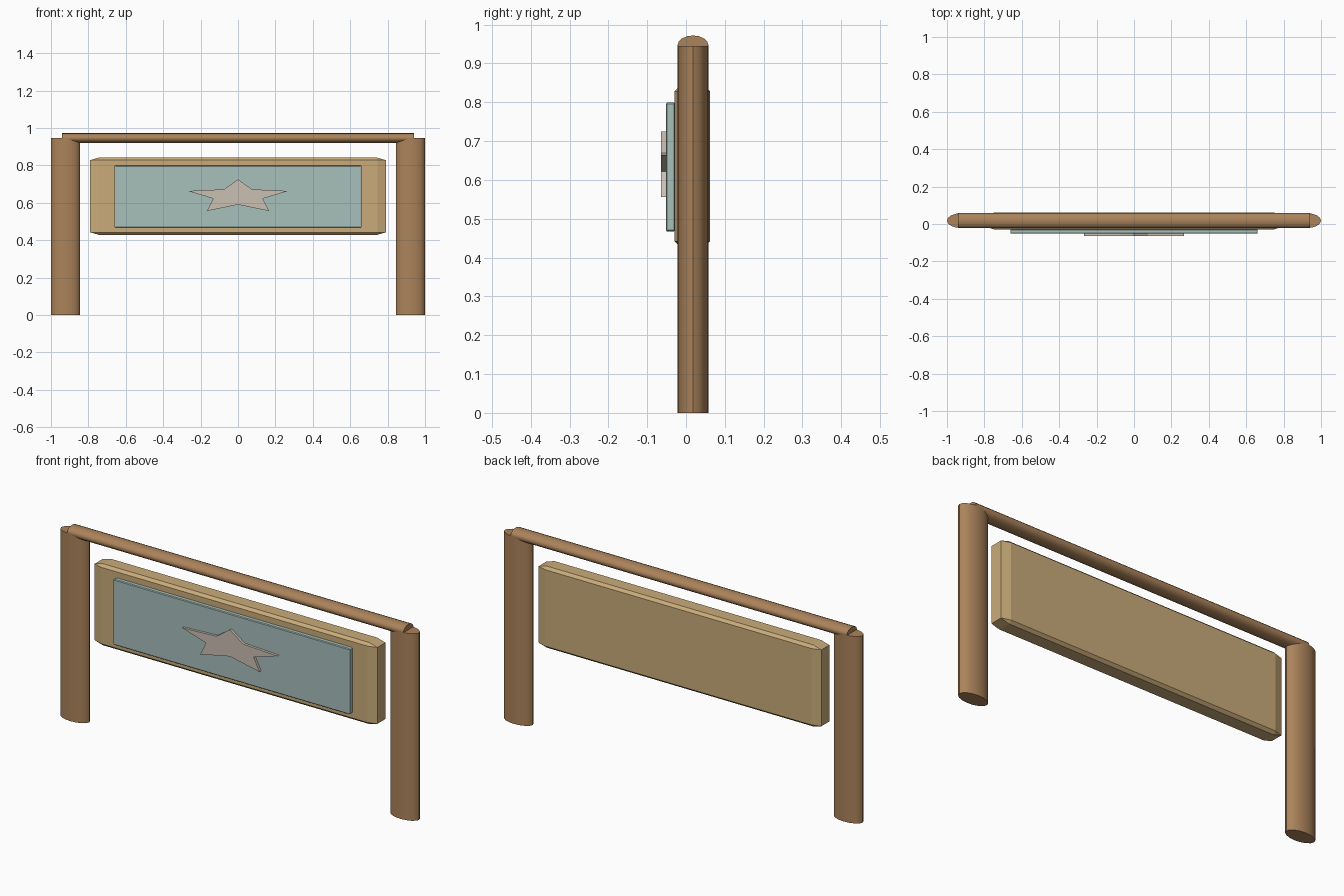
import bpy
import bmesh
from math import pi
from itertools import product
from mathutils import Matrix

cube = bpy.data.objects.get("Cube")
if cube:
    bpy.data.objects.remove(cube, do_unlink=True)


def material(name, srgb):
    color = [(c / 255) ** 2.2 for c in srgb] + [1]
    mat = bpy.data.materials.new(name)
    mat.use_nodes = True
    mat.diffuse_color = color
    mat.node_tree.nodes["Principled BSDF"].inputs["Base Color"].default_value = color
    return mat


def finish(name, bm, mat, smooth=False):
    bmesh.ops.recalc_face_normals(bm, faces=bm.faces)
    mesh = bpy.data.meshes.new(name)
    bm.to_mesh(mesh)
    bm.free()
    mesh.materials.append(mat)
    obj = bpy.data.objects.new(name, mesh)
    bpy.context.collection.objects.link(obj)
    if smooth:
        bpy.ops.object.select_all(action="DESELECT")
        obj.select_set(True)
        bpy.context.view_layer.objects.active = obj
        bpy.ops.object.shade_smooth_by_angle(angle=pi / 5)
    return obj


def pole(name, center, size, mat, along_x=False):
    """Oval pole filling a box of the given size."""
    bm = bmesh.new()
    bmesh.ops.create_cone(bm, cap_ends=True, segments=16, radius1=0.5, radius2=0.5, depth=1)
    if along_x:
        bm.transform(Matrix.Rotation(pi / 2, 4, "Y"))
    bm.transform(Matrix.Translation(center) @ Matrix.Diagonal((*size, 1)))
    return finish(name, bm, mat, smooth=True)


def chamfered_box(name, center, size, cut, mat):
    """Box whose corners are cut by a different amount along each axis."""
    bm = bmesh.new()
    for signs in product((-1, 1), repeat=3):
        for full in range(3):
            bm.verts.new([center[i] + signs[i] * (size[i] / 2 - (0 if i == full else cut[i]))
                          for i in range(3)])
    bmesh.ops.convex_hull(bm, input=bm.verts)
    bmesh.ops.dissolve_limit(bm, angle_limit=0.01, verts=bm.verts, edges=bm.edges)
    return finish(name, bm, mat)


wood = material("brown wood", (170, 130, 91))
plank = material("tan plank", (200, 170, 121))
blue = material("pale blue paint", (166, 190, 186))
grey = material("warm grey", (202, 190, 177))

# Frame: two posts and the rail across their tops
for side, x in (("left", 0.922), ("right", -0.922)):
    pole(side + "_post", (x, 0.018, 0.4725), (0.156, 0.08, 0.945), wood)
pole("top_rail", (0, 0.018, 0.946), (1.88, 0.08, 0.052), wood, along_x=True)

# Sign board with its painted panel
chamfered_box("sign_board", (0, 0.016, 0.635), (1.58, 0.092, 0.412), (0.045, 0.014, 0.013), plank)
chamfered_box("sign_panel", (0, -0.04, 0.633), (1.322, 0.024, 0.332), (0.006, 0.003, 0.004), blue)

# Star plaque: half outline mirrored, then extruded
half = [(0, 0.725), (0.075, 0.672), (0.267, 0.663), (0.133, 0.622), (0.166, 0.556), (0, 0.59)]
outline = half + [(-x, z) for x, z in half[-2:0:-1]]
bm = bmesh.new()
face = bm.faces.new([bm.verts.new((x, -0.05, z)) for x, z in outline])
extruded = bmesh.ops.extrude_face_region(bm, geom=[face])["geom"]
bmesh.ops.translate(bm, vec=(0, -0.015, 0),
                    verts=[v for v in extruded if isinstance(v, bmesh.types.BMVert)])
finish("star_plaque", bm, grey)
